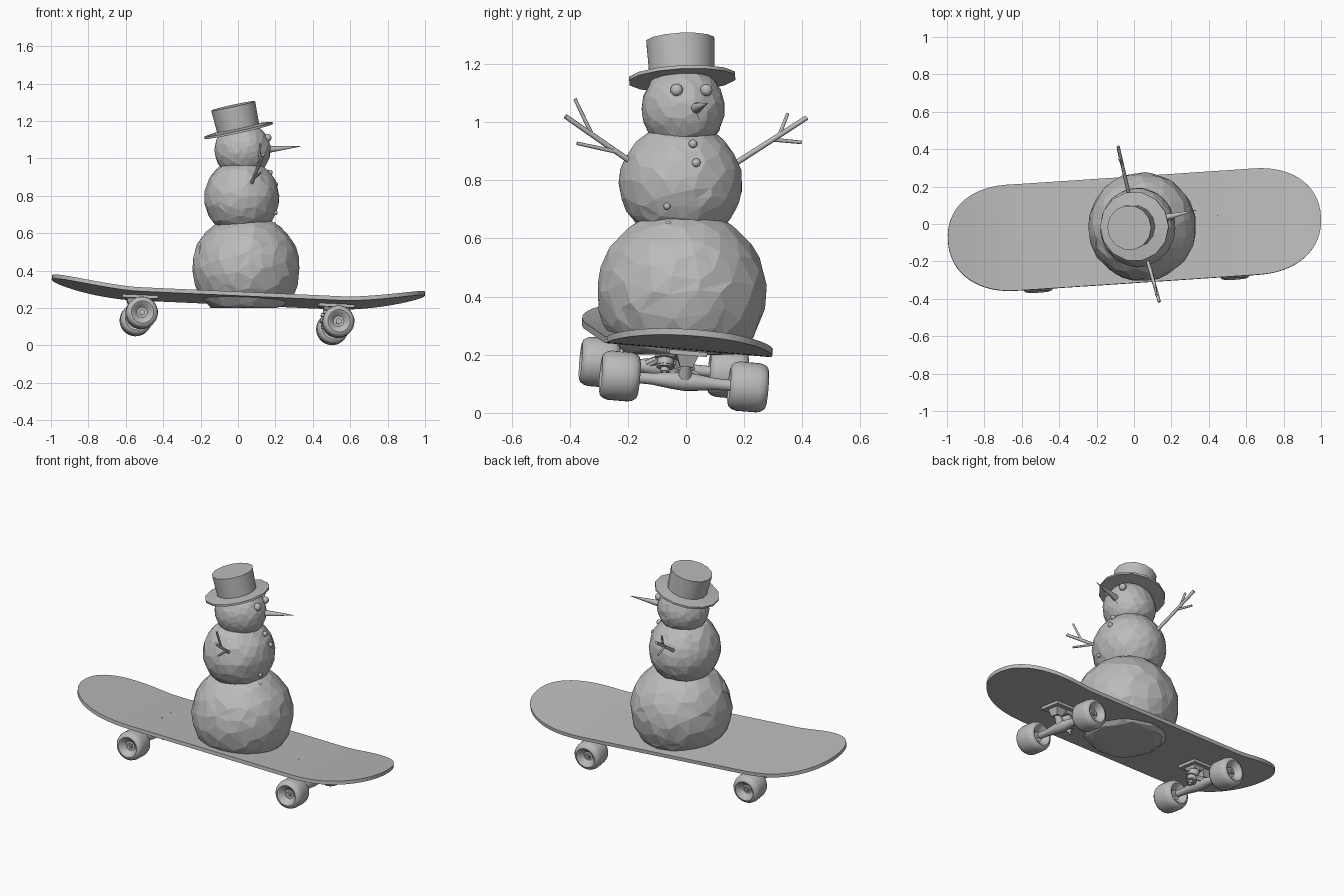
import bpy, bmesh, math, random
from mathutils import Matrix, Vector

random.seed(4)
if "Cube" in bpy.data.objects:
    bpy.data.objects.remove(bpy.data.objects["Cube"])

GREY = (0.5, 0.5, 0.5, 1)
grey = bpy.data.materials.new("plain grey")
grey.use_nodes = True
grey.diffuse_color = GREY
grey.node_tree.nodes["Principled BSDF"].inputs["Base Color"].default_value = GREY


def finish(bm, name, matrix=Matrix(), angle=None):
    """Turn a bmesh into a named object, optionally smooth below an angle."""
    bmesh.ops.recalc_face_normals(bm, faces=bm.faces[:])
    bm.transform(matrix)
    mesh = bpy.data.meshes.new(name)
    bm.to_mesh(mesh)
    bm.free()
    mesh.materials.append(grey)
    obj = bpy.data.objects.new(name, mesh)
    bpy.context.collection.objects.link(obj)
    if angle:
        bpy.ops.object.select_all(action='DESELECT')
        obj.select_set(True)
        bpy.context.view_layer.objects.active = obj
        bpy.ops.object.shade_smooth_by_angle(angle=math.radians(angle))
    return obj


def add_rod(bm, start, end, r1, r2, sides=8):
    start, end = Vector(start), Vector(end)
    axis = end - start
    m = Matrix.Translation((start + end) / 2) @ axis.to_track_quat('Z', 'Y').to_matrix().to_4x4()
    bmesh.ops.create_cone(bm, cap_ends=True, segments=sides, radius1=r1, radius2=r2,
                          depth=axis.length, matrix=m)


def add_lathe(bm, profile, matrix=Matrix(), steps=32):
    """Spin (radius, height) points around z."""
    verts = [bm.verts.new((r, 0, h)) for r, h in profile]
    edges = [bm.edges.new(pair) for pair in zip(verts, verts[1:])]
    bmesh.ops.spin(bm, geom=verts + edges, cent=(0, 0, 0), axis=(0, 0, 1),
                   angle=math.tau, steps=steps, use_merge=True)
    new = [v for v in bm.verts if v.is_valid and not v.tag]
    bmesh.ops.remove_doubles(bm, verts=new, dist=1e-5)
    new = [v for v in bm.verts if not v.tag]
    bmesh.ops.transform(bm, matrix=matrix, verts=new)
    for v in new:
        v.tag = True


def add_box(bm, centre, size, taper=1.0):
    out = bmesh.ops.create_cube(bm, size=1)["verts"]
    for v in out:
        k = taper if v.co.z < 0 else 1
        v.co = Vector(centre) + Vector((v.co.x * size[0] * k, v.co.y * size[1] * k, v.co.z * size[2]))


# Tilted frame shared by every skateboard part; deck top is local z = 0
board = (Matrix.Translation((0, -0.03, 0.263)) @ Matrix.Rotation(0.066, 4, 'Z')
         @ Matrix.Rotation(0.045, 4, 'Y') @ Matrix.Rotation(-0.085, 4, 'X'))

# Deck: rounded ends that curl upward
bm = bmesh.new()
bmesh.ops.create_grid(bm, x_segments=56, y_segments=8, size=1)
bmesh.ops.solidify(bm, geom=bm.faces[:], thickness=0.022)
top = max(v.co.z for v in bm.verts)
for v in bm.verts:
    x = math.sin(max(-1, min(1, v.co.x)) * math.pi / 2)
    end = max(0, (abs(x) - 0.65) / 0.35)
    width = 0.285 * max(0, 1 - end ** 2.2) ** (1 / 2.2)
    curl = 0.068 * max(0, (abs(x) - 0.55) / 0.45) ** 1.6
    v.co = (x, max(-1, min(1, v.co.y)) * width, v.co.z - top + curl)
bmesh.ops.remove_doubles(bm, verts=bm.verts[:], dist=1e-4)
finish(bm, "deck", board, 40)

# Wheel profile: dished faces, rounded shoulders
half = [(0, 0.035), (0.028, 0.035), (0.036, 0.042), (0.052, 0.062), (0.060, 0.066),
        (0.072, 0.062), (0.081, 0.050), (0.085, 0.034)]
wheel_profile = half + [(r, -h) for r, h in reversed(half)]

for side, label in ((1, "left"), (-1, "right")):
    cx, cz = side * 0.527, -0.132
    inward = -side
    # Baseplate, pivot and kingpin with bushings
    bm = bmesh.new()
    add_box(bm, (cx, 0, -0.03), (0.19, 0.13, 0.016))
    add_box(bm, (cx - inward * 0.035, 0, -0.058), (0.07, 0.075, 0.042), 0.6)
    add_box(bm, (cx + inward * 0.035, 0, -0.046), (0.075, 0.085, 0.02), 0.75)
    finish(bm, label + "_truck_baseplate", board)

    bm = bmesh.new()
    pin = Vector((cx + inward * 0.03, 0, -0.045))
    down = Vector((inward * 0.35, 0, -1)).normalized()
    for a, b, r in ((0, 0.115, 0.008), (0.012, 0.036, 0.031), (0.04, 0.056, 0.036),
                    (0.058, 0.08, 0.028), (0.082, 0.088, 0.03), (0.09, 0.104, 0.015)):
        add_rod(bm, pin + down * a, pin + down * b, r, r, 16)
    finish(bm, label + "_truck_kingpin", board, 35)

    # Hanger: flared axle housing with an arm to the kingpin
    bm = bmesh.new()
    hanger = [(0, -0.165), (0.019, -0.165), (0.02, -0.11), (0.029, -0.04), (0.032, 0),
              (0.029, 0.04), (0.02, 0.11), (0.019, 0.165), (0, 0.165)]
    add_lathe(bm, hanger, Matrix.Translation((cx, 0, cz)) @ Matrix.Rotation(math.pi / 2, 4, 'X'), 16)
    finish(bm, label + "_truck_hanger", board, 40)
    bm = bmesh.new()
    add_rod(bm, (cx, 0, cz), (cx - inward * 0.035, 0, -0.07), 0.028, 0.016, 12)
    add_rod(bm, (cx, 0.07, cz), pin + down * 0.048, 0.018, 0.014, 8)
    add_rod(bm, (cx, -0.07, cz), pin + down * 0.048, 0.018, 0.014, 8)
    finish(bm, label + "_truck_arms", board, 40)

    # Axle, nuts and wheels
    bm = bmesh.new()
    add_rod(bm, (cx, -0.272, cz), (cx, 0.272, cz), 0.008, 0.008, 12)
    for y in (-1, 1):
        add_rod(bm, (cx, y * 0.25, cz), (cx, y * 0.267, cz), 0.017, 0.017, 6)
    finish(bm, label + "_axle", board, 35)
    for y, end in ((1, "back"), (-1, "front")):
        bm = bmesh.new()
        add_lathe(bm, wheel_profile, Matrix.Translation((cx, y * 0.222, cz))
                  @ Matrix.Rotation(math.pi / 2, 4, 'X'))
        finish(bm, f"{label}_{end}_wheel", board, 40)

    # Deck bolts
    bm = bmesh.new()
    for dx in (-0.075, 0.075):
        for y in (-0.052, 0.052):
            add_rod(bm, (cx + dx, y, -0.002), (cx + dx, y, 0.001), 0.005, 0.005)
    finish(bm, label + "_deck_bolts", board)


# Snowballs: irregular facets, the lowest one pressed flat underneath
def snowball(name, centre, radii, floor=-9):
    bm = bmesh.new()
    bmesh.ops.create_icosphere(bm, subdivisions=4, radius=1)
    for v in bm.verts:
        v.co *= random.uniform(0.985, 1.012)
        v.co = Vector(centre) + Vector([a * b for a, b in zip(v.co, radii)])
        v.co.z = max(v.co.z, floor)
    obj = finish(bm, name)
    facet = obj.modifiers.new("facets", 'DECIMATE')
    facet.ratio = 0.28


snowball("bottom_snowball", (0.043, -0.015, 0.415), (0.288, 0.29, 0.285), 0.2)
snowball("middle_snowball", (0.02, -0.018, 0.79), (0.2, 0.212, 0.205))
snowball("head", (0.025, -0.01, 1.045), (0.15, 0.143, 0.148))

# Top hat, tipped backward
hat = (Matrix.Translation((0.003, -0.013, 1.15)) @ Matrix.Rotation(0.05, 4, 'X')
       @ Matrix.Rotation(-0.215, 4, 'Y'))
bm = bmesh.new()
add_lathe(bm, [(0, -0.006), (0.187, -0.006), (0.187, 0.006), (0.115, 0.014),
               (0.12, 0.135), (0, 0.135)], hat, 14)
finish(bm, "top_hat", angle=30)

# Face and buttons
bm = bmesh.new()
add_rod(bm, (0.13, 0.027, 1.045), (0.335, 0.075, 1.065), 0.022, 0.001, 10)
finish(bm, "carrot_nose", angle=40)


def pebble(name, place, radius):
    bm = bmesh.new()
    bmesh.ops.create_uvsphere(bm, u_segments=12, v_segments=8, radius=radius)
    finish(bm, name, Matrix.Translation(place), 60)


pebble("right_eye", (0.157, -0.032, 1.11), 0.022)
pebble("left_eye", (0.14, 0.07, 1.11), 0.021)
pebble("top_button", (0.17, 0.024, 0.925), 0.015)
pebble("second_button", (0.2, 0.035, 0.86), 0.015)
pebble("third_button", (0.2, -0.065, 0.71), 0.012)
pebble("bottom_button", (0.19, -0.06, 0.647), 0.013)


# Twig arms: a main stick with two forks, each (start, end)
def arm(name, sticks):
    bm = bmesh.new()
    for i, (start, end) in enumerate(sticks):
        r = 0.01 if i == 0 else 0.007
        add_rod(bm, start, end, r, r * 0.85)
    finish(bm, name, angle=50)


arm("right_arm", [((0.065, -0.17, 0.85), (0.135, -0.415, 1.02)),
                  ((0.11, -0.325, 0.96), (0.12, -0.382, 1.08)),
                  ((0.09, -0.24, 0.898), (0.125, -0.375, 0.927))])
arm("left_arm", [((-0.025, 0.15, 0.845), (-0.085, 0.415, 1.015)),
                 ((-0.065, 0.32, 0.953), (-0.078, 0.35, 1.03)),
                 ((-0.06, 0.295, 0.94), (-0.085, 0.397, 0.93))])
